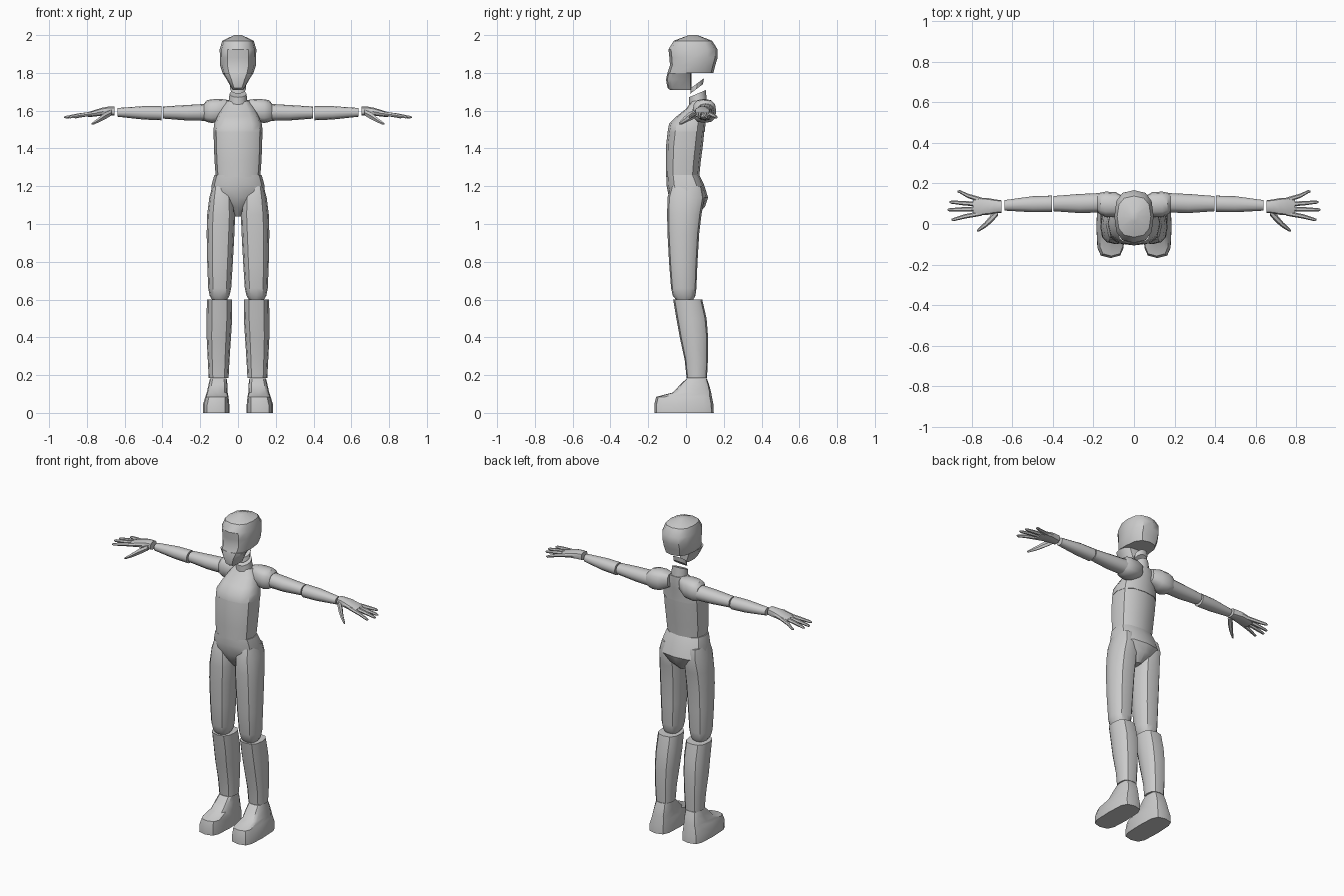
import bpy, bmesh, math


def loft(name, axis, rings, n=12, p=2.6, mirror=False, tilt=0.0):
    """Skin through rings (pos, u0, u1, v0, v1); u,v are x,y for axis z and y,z for axis x."""
    bm = bmesh.new()
    loops = []
    for pos, u0, u1, v0, v1 in rings:
        loop = []
        for i in range(n):
            a = 2 * math.pi * i / n
            c, s = math.cos(a), math.sin(a)
            cu = math.copysign(abs(c) ** (2 / p), c)
            sv = math.copysign(abs(s) ** (2 / p), s)
            u = (u0 + u1) / 2 + (u1 - u0) / 2 * cu
            v = (v0 + v1) / 2 + (v1 - v0) / 2 * sv
            w = pos + tilt * (v1 - v0) / 2 * sv
            loop.append(bm.verts.new((u, v, w) if axis == 'z' else (w, u, v)))
        loops.append(loop)
    for a, b in zip(loops, loops[1:]):
        for i in range(n):
            j = (i + 1) % n
            bm.faces.new((a[i], a[j], b[j], b[i]))
    bm.faces.new(loops[0][::-1])
    bm.faces.new(loops[-1])
    bmesh.ops.recalc_face_normals(bm, faces=bm.faces)
    me = bpy.data.meshes.new(name)
    bm.to_mesh(me)
    bm.free()
    ob = bpy.data.objects.new(name, me)
    bpy.context.collection.objects.link(ob)
    if mirror:
        ob.modifiers.new("Mirror", 'MIRROR')
    bpy.ops.object.select_all(action='DESELECT')
    ob.select_set(True)
    bpy.context.view_layer.objects.active = ob
    bpy.ops.object.shade_smooth_by_angle(angle=math.radians(35))
    return ob


def body(name, rings, **kw):
    """Centred part: rings of (z, half width, front y, back y)."""
    return loft(name, 'z', [(z, -w, w, f, b) for z, w, f, b in rings], **kw)


# Head with the jaw stepped in under the skull
body("head", [(1.71, .028, -.085, .03), (1.72, .035, -.098, .03), (1.765, .06, -.106, .03),
              (1.80, .082, -.098, .03), (1.80, .082, -.098, .145), (1.84, .095, -.085, .155),
              (1.88, .096, -.088, .167), (1.925, .097, -.093, .167),
              (1.97, .083, -.065, .138), (2.0, .02, .015, .06)])

# Neck segments, tilted up at the back
body("neck_lower", [(1.63, .052, .017, .11), (1.69, .045, .015, .105)], p=2, tilt=.43)
body("neck_upper", [(1.715, .042, .022, .09), (1.745, .042, .025, .095)], p=2, tilt=.75)

# Torso
body("chest", [(1.49, .130, -.097, .10), (1.53, .127, -.09, .103),
               (1.57, .11, -.05, .108), (1.61, .09, .0, .112), (1.65, .06, .03, .113)])
body("abdomen", [(1.25, .118, -.106, .07), (1.33, .124, -.106, .078),
                 (1.42, .128, -.105, .09), (1.49, .129, -.097, .097)])
body("pelvis", [(1.26, .125, -.104, .07), (1.21, .139, -.104, .095), (1.14, .145, -.09, .117),
                (1.09, .08, -.062, .10), (1.04, .018, -.02, .05)])

# Legs
loft("thigh", 'z', [(1.20, .05, .135, -.08, .085), (1.14, .022, .152, -.098, .098),
                    (1.05, .015, .163, -.10, .082), (.95, .019, .166, -.098, .07),
                    (.80, .027, .163, -.09, .061), (.66, .036, .158, -.079, .055),
                    (.62, .045, .15, -.07, .05), (.595, .06, .135, -.05, .035)], mirror=True)
loft("shin", 'z', [(.60, .032, .165, -.068, .086), (.50, .031, .166, -.051, .109),
                   (.40, .037, .166, -.033, .117), (.28, .045, .16, -.007, .116),
                   (.185, .05, .155, .003, .111)], mirror=True)
loft("foot", 'z', [(0, .046, .186, -.168, .147), (.045, .046, .185, -.168, .145),
                   (.085, .05, .173, -.158, .137), (.108, .055, .165, -.07, .133),
                   (.15, .056, .156, -.03, .122), (.183, .06, .148, .004, .11)],
     p=3.6, mirror=True)

# Shoulders and arms
loft("shoulder", 'x', [(.04, .06, .13, 1.57, 1.655), (.09, .035, .157, 1.54, 1.662),
                       (.14, .035, .16, 1.535, 1.66), (.165, .045, .155, 1.54, 1.655),
                       (.18, .058, .15, 1.548, 1.637)], mirror=True)
loft("upper_arm", 'x', [(.16, .057, .153, 1.546, 1.636), (.27, .054, .148, 1.548, 1.63),
                        (.397, .063, .138, 1.558, 1.622)], p=2.2, mirror=True)
loft("forearm", 'x', [(.405, .059, .14, 1.549, 1.624), (.50, .058, .137, 1.553, 1.624),
                      (.638, .066, .118, 1.568, 1.614)], p=2.2, mirror=True)

# Hands
loft("palm", 'x', [(.655, .055, .117, 1.573, 1.624), (.69, .052, .122, 1.572, 1.622),
                   (.72, .045, .128, 1.573, 1.616), (.76, .043, .13, 1.568, 1.604),
                   (.795, .05, .122, 1.565, 1.592)], n=10, mirror=True)


def digit(name, points):
    """Tapered finger through points (x, y, z, radius)."""
    loft(name, 'x', [(x, y - r, y + r, z - r, z + r) for x, y, z, r in points],
         n=6, p=2, mirror=True)


for k, (tip_x, tip_y, base_y) in enumerate([(.90, .022, .053), (.92, .07, .075),
                                            (.91, .108, .097), (.87, .16, .118)]):
    mid_y = base_y * .5 + tip_y * .5
    digit(f"finger_{k + 1}", [(.75, base_y, 1.587, .012), ((.77 + tip_x) / 2, mid_y, 1.576, .011),
                              (tip_x - .01, tip_y, 1.566, .008), (tip_x, tip_y, 1.565, .004)])
digit("thumb", [(.67, .06, 1.59, .018), (.705, .025, 1.572, .021), (.735, -.005, 1.552, .015),
                (.765, -.028, 1.534, .009), (.775, -.034, 1.53, .004)])
